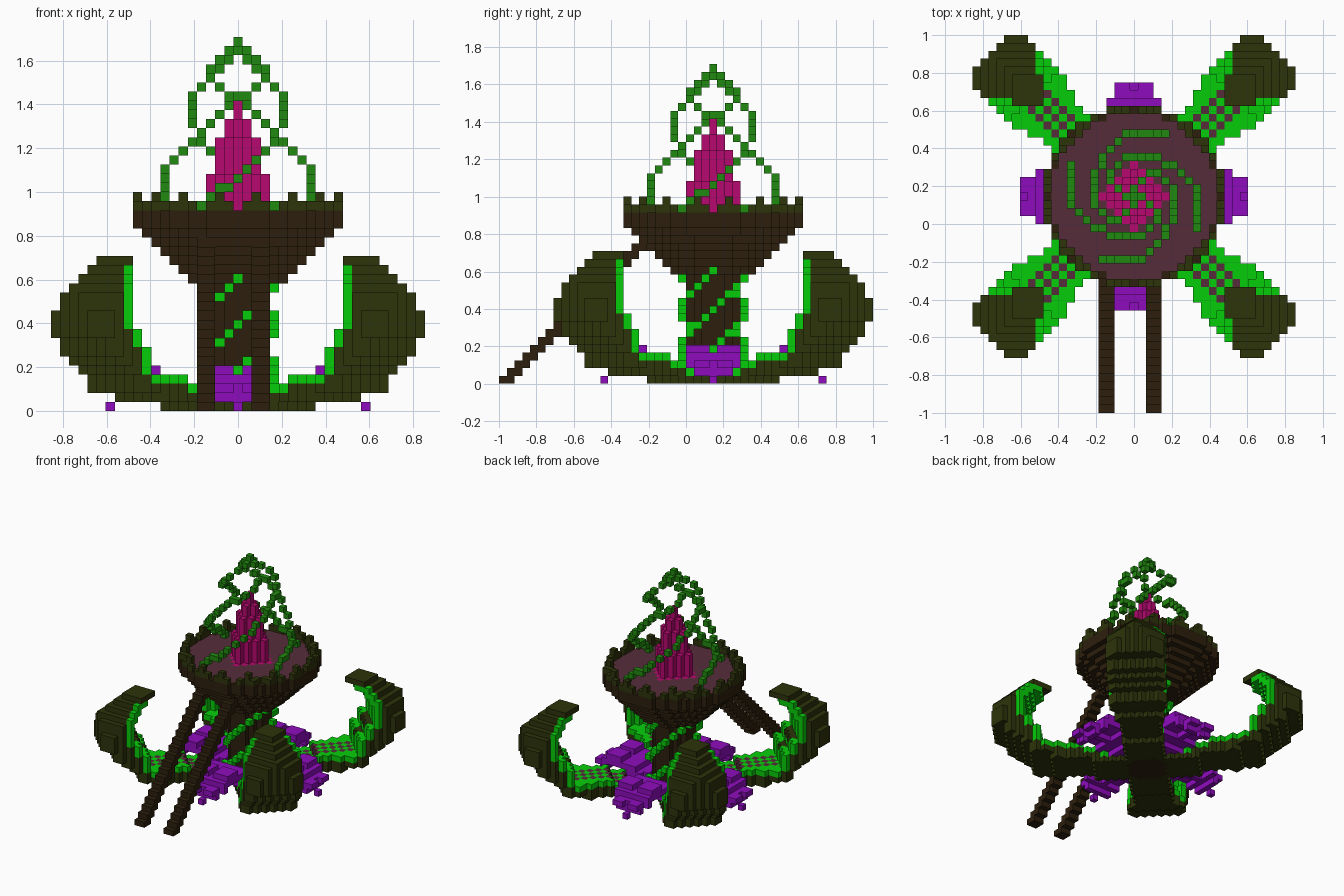
import bpy
import bmesh
from math import atan2, cos, hypot, pi

cube = bpy.data.objects.get("Cube")
if cube:
    bpy.data.objects.remove(cube)

CELL = 1 / 24        # block size
MID_Y = 3.5          # body centre, in blocks along y
cells = {}           # (i, j, k) -> part name


def put(part, i, j, k):
    cells[(i, j, k)] = part


def put_four(part, i, j, k):
    """Place a block and its three quarter turns about the axis."""
    for _ in range(4):
        put(part, i, j, k)
        i, j = -j, i


def disc(part, radius, k):
    for i in range(-radius, radius + 1):
        for j in range(-radius, radius + 1):
            if hypot(i, j) <= radius + 0.45:
                put(part, i, j, k)


def path(points):
    """Blocks along a polyline, one per step of the longest axis."""
    for a, b in zip(points, points[1:]):
        n = max(abs(q - p) for p, q in zip(a, b))
        for t in range(n + 1):
            yield tuple(round(p + (q - p) * t / n) for p, q in zip(a, b))


# Claws: limits per layer, inner and outer along x or y, and the hollow
# of the crescent along the diagonal
INNER = [0, 0, 4, 6, 10, 10, 10, 11, 11] + [12] * 8
OUTER = [8, 13, 16, 16, 17, 18, 19, 19, 20, 20, 20, 19, 19, 18, 17, 16, 15]
HOLLOW = [0, 0, 12, 16, 26, 26, 26, 28, 28] + [30] * 4 + [29, 28, 26, 24]
TIP = len(INNER) - 1


def in_claw(a, b, k):
    low, out = min(a, b), a + b
    width = 4 if low < 8 else 5 if low < 9 else 6
    trim = 4 if k < 2 else 5 if k < 8 else 0
    return (low >= INNER[k] and max(a, b) <= OUTER[k] and abs(a - b) <= width
            and HOLLOW[k] <= out <= min(36, 2 * OUTER[k] - trim))


def claw_part(a, b, k):
    if k == TIP:
        return "claws"
    low, out = min(a, b), a + b
    covered = in_claw(a, b, k + 1)
    if k < 4:
        if covered or (low >= INNER[k + 1] and out >= HOLLOW[k + 1]):
            return "claws"
        checked = abs(a - b) <= 3 and out % 2 == 0
        return "claw_checks" if checked else "claw_lining"
    inside = out < max(HOLLOW[k] + 2, HOLLOW[k + 1]) or low < INNER[k + 1]
    if low == INNER[k] or (inside and (covered or low < 13)):
        return "claw_lining"
    return "claws"


for k in range(TIP + 1):
    for a in range(21):
        for b in range(21):
            if in_claw(a, b, k):
                put_four(claw_part(a, b, k), a, b, k)

# Arched petals at the base, with a shallow valley and a drooping point
for r in range(4, 14):
    k = 2 if r < 6 else 3 if r < 9 else 4 if r < 12 else 15 - r
    half = min(3, r - 2) if r < 13 else 2
    for w in range(-half, half + 1):
        top = 3 if w == 0 and k == 4 else k
        for layer in range(1 if r < 7 else top - 1, top + 1):
            put_four("petals", w, -r, layer)
for w in (-2, -1, 1, 2):
    put_four("petals", w, -14, 2)
put_four("petals", 0, -14, 0)

# Two slanted props in front
for i in (-4, -3, 2, 3):
    for k in range(20):
        put("props", i, k - 27, k)
        put("props", i, k - 26, k)

# Column with four winding stripes
for k in range(15):
    disc("column", 3, k)
    for i in range(-4, 5):
        for j in range(-4, 5):
            turn = atan2(i, -j) * 10 / pi
            if 3.45 < hypot(i, j) < 4.45 and k > 1 and round(k - 4 - turn) % 5 == 0:
                put("column_stripes", i, j, k)

# Flaring bowl, its floor and the notched rim
for k in range(14, 22):
    disc("bowl", min(11, k - 9), k)
put_four("column_stripes", 0, -5, 14)
disc("bowl_floor", 10, 21)
for i in range(-11, 12):
    for j in range(-11, 12):
        if 10.45 < hypot(i, j) <= 11.45:
            wave = cos(16 * atan2(j, i))
            if wave < 0.8:
                put("rim", i, j, 22)
            if wave < -0.5:
                put("rim", i, j, 23)

# Stepped spire
for i in range(-4, 5):
    for j in range(-4, 5):
        d = abs(i) + abs(j)
        if d <= 4:
            for k in range(21, (34, 32, 30, 26, 22)[d]):
                put("spire", i, j, k)

# Four vines spiralling up to the tip
VINE = [(-8, 4, 22), (-8, -1, 26), (-5, -4, 29), (-4, -4, 30), (-3, -5, 31),
        (0, -5, 34), (1, -5, 34), (3, -3, 36), (3, -2, 37), (1, 0, 39),
        (0, 0, 40)]
for block in path(VINE):
    put_four("vines", *block)


# Colours
def material(name, rgb):
    linear = [(max(c / 255 + 0.055, 0.06) / 1.055) ** 2.4 for c in rgb] + [1]
    mat = bpy.data.materials.new(name)
    mat.use_nodes = True
    mat.diffuse_color = linear
    shader = mat.node_tree.nodes["Principled BSDF"]
    shader.inputs["Base Color"].default_value = linear
    shader.inputs["Roughness"].default_value = 1
    shader.inputs["Specular IOR Level"].default_value = 0
    return mat


olive = material("dark olive", (45, 51, 10))
bright = material("bright green", (6, 206, 10))
leaf = material("leaf green", (32, 138, 14))
brown = material("dark brown", (44, 31, 12))
maroon = material("dull maroon", (86, 44, 58))
purple = material("purple", (143, 12, 190))
pink = material("magenta", (183, 8, 112))
COLOURS = {"claws": olive, "rim": olive, "claw_lining": bright,
           "column_stripes": bright, "vines": leaf, "column": brown,
           "bowl": brown, "props": brown, "bowl_floor": maroon,
           "claw_checks": maroon, "petals": purple, "spire": pink}


# Skin each part with the block faces that are open to the air
def build(part, mat):
    bm = bmesh.new()
    verts = {}

    def corner(p):
        if p not in verts:
            i, j, k = p
            verts[p] = bm.verts.new(((i - 0.5) * CELL, (j - 0.5 + MID_Y) * CELL, k * CELL))
        return verts[p]

    for cell, owner in cells.items():
        if owner != part:
            continue
        for axis in range(3):
            for side in (0, 1):
                beside = list(cell)
                beside[axis] += 2 * side - 1
                if tuple(beside) in cells:
                    continue
                ring = []
                for u, v in ((0, 0), (1, 0), (1, 1), (0, 1)):
                    p = list(cell)
                    p[axis] += side
                    p[(axis + 1) % 3] += u
                    p[(axis + 2) % 3] += v
                    ring.append(corner(tuple(p)))
                bm.faces.new(ring if side else ring[::-1])
    mesh = bpy.data.meshes.new(part)
    bm.to_mesh(mesh)
    bm.free()
    mesh.materials.append(mat)
    bpy.context.collection.objects.link(bpy.data.objects.new(part, mesh))


for part, mat in COLOURS.items():
    build(part, mat)
